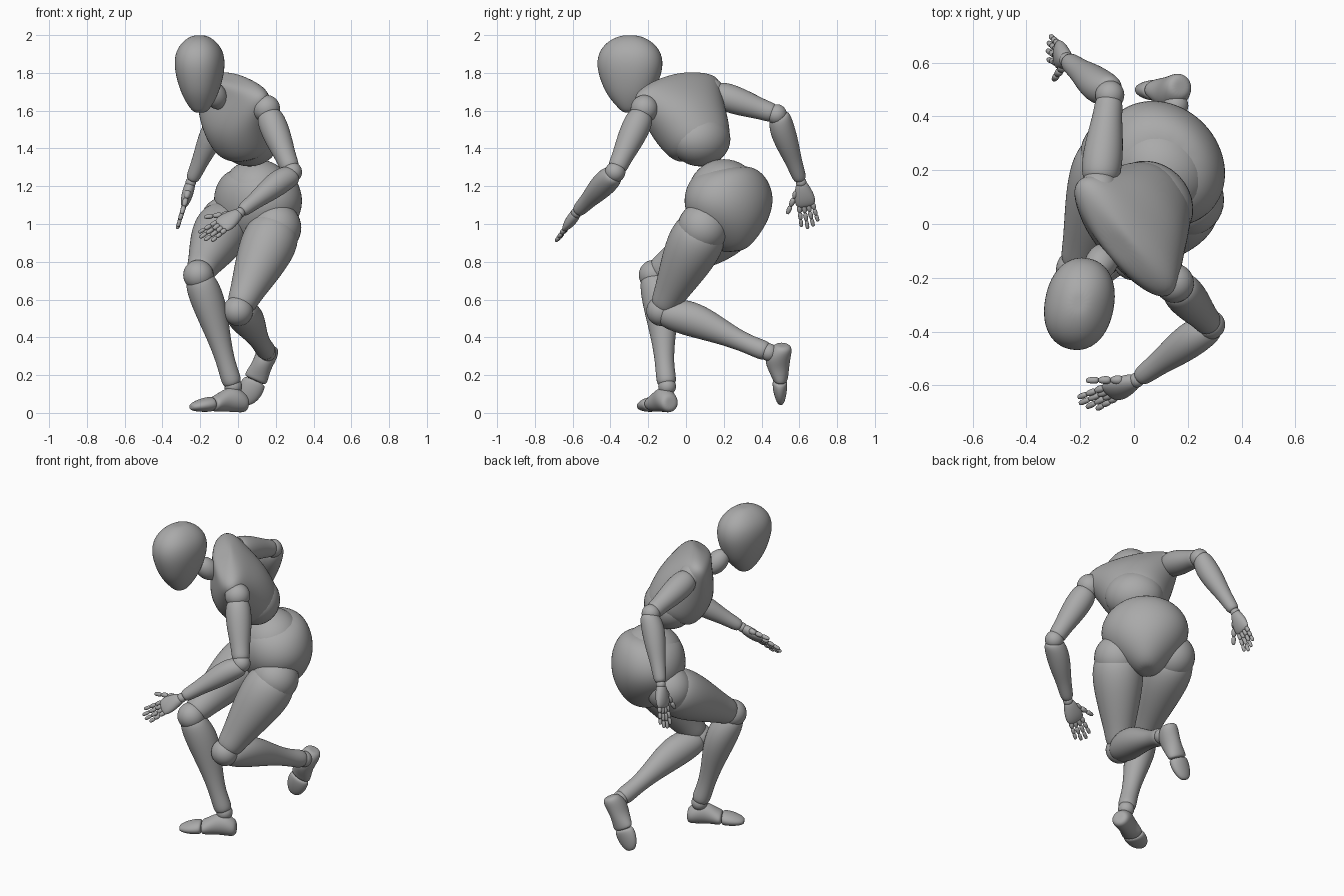
import bpy, bmesh, math
from mathutils import Vector, Matrix

if "Cube" in bpy.data.objects:
    bpy.data.objects.remove(bpy.data.objects["Cube"])

grey = bpy.data.materials.new("mannequin grey")
grey.use_nodes = True
grey.diffuse_color = (0.4, 0.4, 0.4, 1)
grey.node_tree.nodes["Principled BSDF"].inputs["Base Color"].default_value = (0.4, 0.4, 0.4, 1)


def finish(name, bm, levels):
    bmesh.ops.recalc_face_normals(bm, faces=bm.faces)
    mesh = bpy.data.meshes.new(name)
    bm.to_mesh(mesh)
    bm.free()
    mesh.materials.append(grey)
    mesh.shade_smooth()
    obj = bpy.data.objects.new(name, mesh)
    bpy.context.collection.objects.link(obj)
    if levels:
        sub = obj.modifiers.new("smooth", "SUBSURF")
        sub.levels = sub.render_levels = levels
    return obj


def frame(axis, front):
    """Side and front directions square to an axis."""
    axis = axis.normalized()
    front = (front - axis * front.dot(axis)).normalized()
    return front.cross(axis), front, axis


def loft(name, a, b, front, profile, sides=16, levels=2, boxy=2):
    """Rounded body from a to b; profile rows are (t, width, depth, front offset)."""
    side, front, axis = frame(b - a, front)
    outline = []
    for i in range(sides):
        c, s = math.cos(math.tau * i / sides), math.sin(math.tau * i / sides)
        outline.append(Vector((c, s)) * 1.02 / (abs(c) ** boxy + abs(s) ** boxy) ** (1 / boxy))
    bm = bmesh.new()
    rings = []
    for t, w, *rest in profile:
        d = rest[0] if rest else w
        mid = a.lerp(b, t) + front * (rest[1] if len(rest) > 1 else 0)
        rings.append((mid, [bm.verts.new(mid + side * w * p.x + front * d * p.y) for p in outline]))
    for (_, low), (_, high) in zip(rings, rings[1:]):
        for i in range(sides):
            j = (i + 1) % sides
            bm.faces.new((low[i], low[j], high[j], high[i]))
    for mid, ring in (rings[0], rings[-1]):
        tip = bm.verts.new(mid)
        for i in range(sides):
            bm.faces.new((ring[i], ring[(i + 1) % sides], tip))
    return finish(name, bm, levels)


def ball(name, centre, radii, axis=Vector((0, 0, 1)), front=Vector((0, -1, 0))):
    if not isinstance(radii, tuple):
        radii = (radii,) * 3
    bm = bmesh.new()
    bmesh.ops.create_uvsphere(bm, u_segments=32, v_segments=20, radius=1)
    turn = Matrix(frame(axis, front)).transposed().to_4x4()
    bm.transform(Matrix.Translation(centre) @ turn @ Matrix.Diagonal((*radii, 1)))
    return finish(name, bm, 0)


def hand(label, wrist, tip, thumb_way):
    # palm, four jointed fingers and a thumb
    across, thumb_side, along = frame(tip - wrist, thumb_way)
    length = (tip - wrist).length
    knuckle = wrist + along * length * 0.53
    loft(label + "_palm", wrist, knuckle, thumb_side,
         [(0, .022, .026), (.15, .03, .036), (.6, .03, .056), (.9, .021, .053), (1, .012, .04)])
    for i, finger in enumerate(("index", "middle", "ring", "little")):
        offset = 1.5 - i
        way = (along + thumb_side * offset * 0.06).normalized()
        start = knuckle + thumb_side * offset * 0.024 - along * 0.01
        reach = length * (0.45, 0.52, 0.49, 0.4)[i]
        for k in range(3):
            loft(f"{label}_{finger}_finger_{k + 1}", start + way * reach * k / 3,
                 start + way * reach * (k + 1) / 3, thumb_side,
                 [(0, .009), (.2, .015 - k * .0015), (.8, .014 - k * .0015), (1, .008)], 8, 1)
    way = (along * 0.9 + thumb_side * 0.6).normalized()
    start = wrist + along * length * 0.16 + thumb_side * 0.03
    for k in range(3):
        loft(f"{label}_thumb_{k + 1}", start + way * 0.046 * k, start + way * 0.046 * (k + 1), across,
             [(0, .011), (.25, .021 - k * .003), (.8, .016 - k * .002), (1, .008)], 8, 1)


def arm(label, shoulder, elbow, wrist, tip, thumb_way):
    bend = elbow - (shoulder + wrist) / 2
    ball(label + "_shoulder", shoulder, 0.073)
    loft(label + "_upper_arm", shoulder, elbow, bend,
         [(.06, .045), (.11, .07), (.3, .077), (.55, .068), (.8, .053), (.93, .053), (.98, .035)])
    ball(label + "_elbow", elbow, 0.054)
    loft(label + "_forearm", elbow, wrist, bend,
         [(0, .037, .042, .015), (.05, .057, .06, .01), (.22, .068), (.45, .061), (.7, .043),
          (.93, .038), (.97, .026)])
    ball(label + "_wrist", wrist, 0.028)
    hand(label, wrist, tip, thumb_way)


def leg(label, hip, knee, ankle, heel, toe, instep):
    shin_front, thigh_front = knee - hip, knee - ankle
    ball(label + "_hip", hip, 0.135)
    loft(label + "_thigh", hip, knee, thigh_front,
         [(-.06, .09), (0, .13), (.12, .148), (.3, .145), (.55, .118), (.8, .086), (.93, .077), (.99, .05)])
    ball(label + "_knee", knee, 0.08)
    loft(label + "_shin", knee, ankle, shin_front,
         [(.0, .055), (.05, .084, .078), (.2, .09, .095, -.015), (.38, .08, .088, -.02), (.6, .058, .062, -.01),
          (.8, .048), (.95, .055), (.99, .042)])
    ball(label + "_ankle", ankle, 0.047)
    loft(label + "_foot", heel, toe, instep,
         [(.0, .035, .035), (.05, .054, .054), (.2, .058, .068, .02), (.36, .052, .062, .018),
          (.52, .062, .046, .004), (.59, .062, .04), (.61, .048, .03)])
    loft(label + "_toes", heel, toe, instep,
         [(.61, .048, .03), (.63, .064, .041), (.78, .066, .037, -.003), (.92, .05, .027, -.008),
          (1, .027, .015, -.011)])


V = Vector
facing = V((-.7, -.7, 0))

# head and neck
loft("head", V((-.2, -.3, 1.59)), V((-.205, -.295, 2)), V((-.2, -1, 0)),
     [(0, .03, .034), (.06, .055, .06), (.22, .092, .12), (.42, .118, .157), (.62, .132, .178),
      (.8, .122, .163), (.93, .082, .112), (.995, .038, .05)], boxy=2.3)
ball("neck", V((-.12, -.14, 1.68)), (.06, .06, .085), V((-.4, -.6, .7)))

# chest, tilted towards the lower shoulder, with a rounded waist below
shoulders = V((.29, -.35, -.09))
spine_low, spine_high = V((.07, .105, 1.36)), V((-.055, -.08, 1.76))
loft("chest", spine_low, spine_high, shoulders.cross(spine_high - spine_low),
     [(.06, .1, .1), (.1, .165, .16), (.32, .2, .18, .01), (.55, .232, .175, .01), (.75, .268, .135),
      (.9, .285, .095, -.01), (.99, .2, .07, -.005), (1.03, .09, .05, -.005)], boxy=2.2)
ball("waist", V((.06, .075, 1.45)), (.17, .15, .145), front=facing)

# pelvis shell with the belly sitting in it
loft("pelvis", V((.115, .255, .855)), V((.1, .205, 1.31)), facing,
     [(0, .05, .06), (.08, .1, .12), (.27, .19, .185), (.48, .252, .215), (.68, .257, .215), (.87, .21, .187),
      (.97, .13, .13)])
ball("belly", V((.1, .2, 1.165)), (.195, .18, .178), front=facing)

# limbs
arm("right", V((-.13, .13, 1.7)), V((-.09, .48, 1.58)), V((-.25, .61, 1.22)),
    V((-.32, .66, .98)), V((0, -1, 0)))
arm("left", V((.15, -.22, 1.61)), V((.285, -.375, 1.275)), V((.01, -.58, 1.06)),
    V((-.19, -.675, .92)), V((-.64, .55, .6)))
leg("right", V((-.065, .26, 1.01)), V((-.21, -.17, .73)), V((-.025, -.1, .14)),
    V((.045, -.08, .055)), V((-.25, -.23, .042)), V((0, 0, 1)))
leg("left", V((.2, .09, .98)), V((0, -.13, .54)), V((.155, .44, .32)),
    V((.175, .51, .36)), V((.035, .49, .05)), V((0, -1, 0)))
